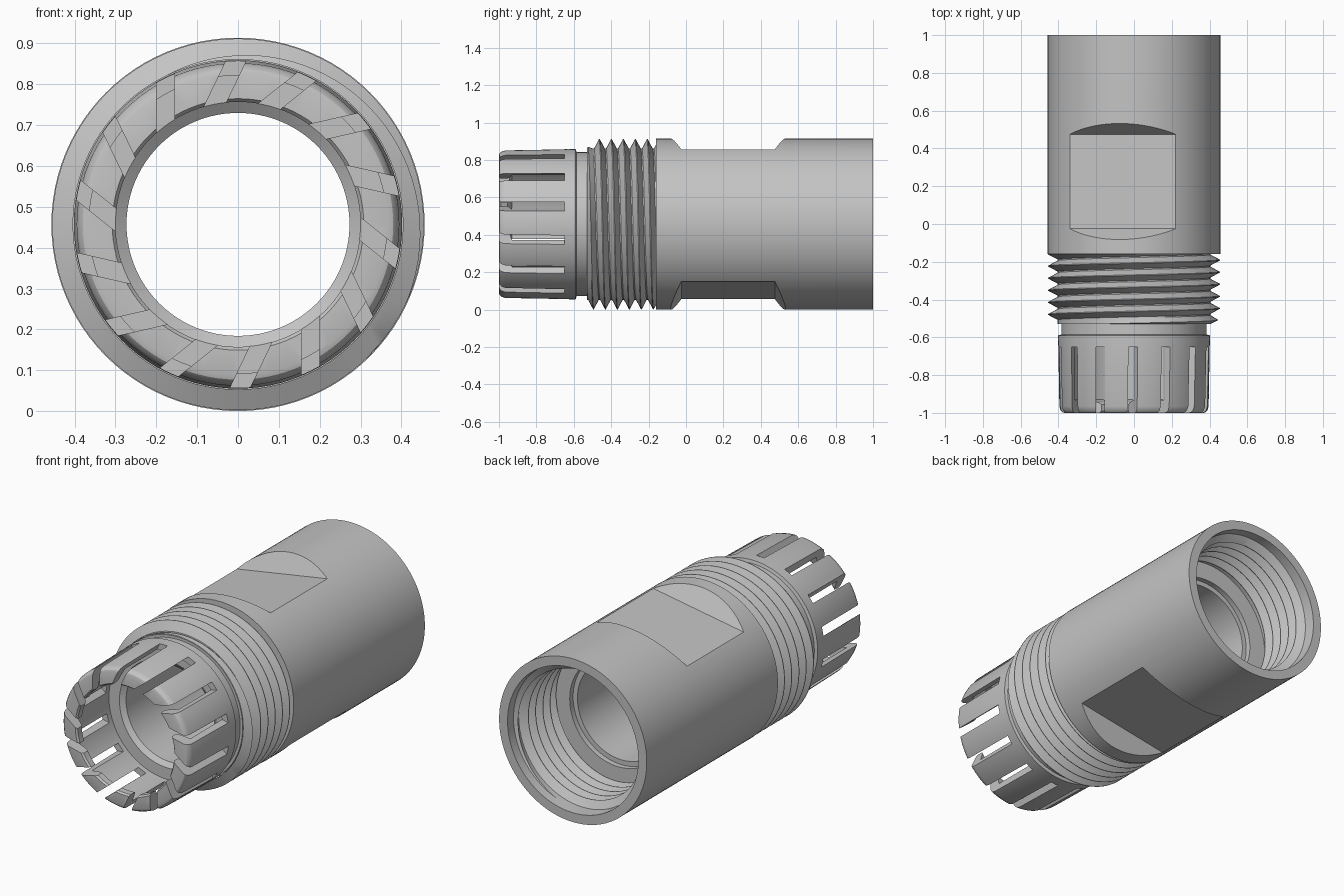
import bpy, bmesh
from math import sin, cos, pi, radians
from mathutils import Matrix, Vector

RADIUS = 0.457
AXIS = Matrix.Translation((0, 0, RADIUS))
SEGS = 96

old = bpy.data.objects.get("Cube")
if old:
    bpy.data.objects.remove(old, do_unlink=True)

grey = bpy.data.materials.new("matte_grey")
grey.use_nodes = True
grey.diffuse_color = (0.55, 0.55, 0.55, 1)
grey.node_tree.nodes["Principled BSDF"].inputs["Base Color"].default_value = grey.diffuse_color


def finish(name, bm):
    bm.transform(AXIS)
    mesh = bpy.data.meshes.new(name)
    bm.to_mesh(mesh)
    bm.free()
    mesh.materials.append(grey)
    obj = bpy.data.objects.new(name, mesh)
    bpy.context.collection.objects.link(obj)
    return obj


def activate(obj):
    bpy.ops.object.select_all(action='DESELECT')
    obj.select_set(True)
    bpy.context.view_layer.objects.active = obj


def smooth(obj):
    activate(obj)
    bpy.ops.object.shade_smooth_by_angle(angle=radians(28))


def polar(t, y, r):
    return Vector((r * sin(t), y, r * cos(t)))


def revolve(name, profile):
    """Turn a closed (y, radius) profile around the y axis."""
    bm = bmesh.new()
    n = len(profile)
    rings = [[bm.verts.new(polar(2 * pi * i / SEGS, y, r)) for y, r in profile]
             for i in range(SEGS)]
    for i in range(SEGS):
        a, b = rings[i], rings[(i + 1) % SEGS]
        for j in range(n):
            k = (j + 1) % n
            bm.faces.new((a[j], b[j], b[k], a[k]))
    bmesh.ops.recalc_face_normals(bm, faces=bm.faces)
    return finish(name, bm)


def thread(name, start, end, root, crest, pitch, inward=False):
    """Right-handed V thread that fades out at both ends."""
    bm = bmesh.new()
    shape = ((0, 0), (0.1, 0), (0.52, 1), (0.58, 1), (1, 0))
    turns = int((end - start) / pitch) + 3
    rows = []
    for i in range(turns * SEGS + 1):
        row = []
        for offset, height in shape:
            y = start + pitch * (i / SEGS - 1.5 + offset)
            fade = max(0, min(1, (y - start) / (0.4 * pitch), (end - y) / (0.4 * pitch)))
            r = root + (crest - root) * height * fade
            row.append(bm.verts.new(polar(2 * pi * i / SEGS, min(max(y, start), end), r)))
        rows.append(row)
    for a, b in zip(rows, rows[1:]):
        for j in range(len(shape) - 1):
            loop = (a[j], b[j], b[j + 1], a[j + 1])
            bm.faces.new(loop[::-1] if inward else loop)
    bmesh.ops.remove_doubles(bm, verts=bm.verts, dist=0.00005)
    bmesh.ops.dissolve_degenerate(bm, edges=bm.edges, dist=0.00005)
    obj = finish(name, bm)
    smooth(obj)
    return obj


def prism_ring(name, corners, half_x, centre_x, angles):
    """Copies of a (y, z) outline extruded along x, turned about the axis."""
    bm = bmesh.new()
    for angle in angles:
        turn = Matrix.Rotation(angle, 4, 'Y')
        lo, hi = [[bm.verts.new(turn @ Vector((centre_x + s * half_x, y, z)))
                   for y, z in corners] for s in (-1, 1)]
        bm.faces.new(lo)
        bm.faces.new(hi[::-1])
        for j in range(len(corners)):
            k = (j + 1) % len(corners)
            bm.faces.new((lo[j], hi[j], hi[k], lo[k]))
    bmesh.ops.recalc_face_normals(bm, faces=bm.faces)
    obj = finish(name, bm)
    obj.hide_render = True
    return obj


def cut(obj, cutter):
    mod = obj.modifiers.new("cut", 'BOOLEAN')
    mod.operation = 'DIFFERENCE'
    mod.solver = 'EXACT'
    mod.object = cutter
    activate(obj)
    bpy.ops.object.modifier_apply(modifier=mod.name)
    bpy.data.objects.remove(cutter, do_unlink=True)
    smooth(obj)


# Main sleeve with stepped bore and two opposed wrench flats
sleeve = revolve("sleeve", [
    (-0.16, RADIUS), (1, RADIUS), (1, 0.405), (0.6, 0.405),
    (0.6, 0.30), (0.57, 0.30), (0.57, 0.273), (-0.16, 0.273)])
tilt = radians(-9.6)
cut(sleeve, prism_ring("flat_cutter", [
    (-0.025, 0.358), (0.475, 0.358), (0.557, 0.5), (-0.107, 0.5)],
    0.5, 0, (tilt, tilt + pi)))

# Collet: neck, fingers with an inner lip, and fourteen skewed slots
collet = revolve("collet", [
    (-1, 0.368), (-0.996, 0.380), (-0.986, 0.389), (-0.965, 0.395),
    (-0.59, 0.402), (-0.585, 0.385), (-0.53, 0.385), (-0.53, 0.40),
    (-0.16, 0.40), (-0.16, 0.273), (-0.60, 0.273), (-0.62, 0.30),
    (-0.62, 0.365), (-0.93, 0.365), (-0.945, 0.31), (-0.955, 0.30),
    (-0.99, 0.30), (-1, 0.308)])
cut(collet, prism_ring("slot_cutter", [
    (-1.1, 0.2), (-0.65, 0.2), (-0.65, 0.5), (-1.1, 0.5)],
    0.022, -0.178, [2 * pi * k / 14 for k in range(14)]))

# Threads outside the neck and inside the rear socket
thread("outer_thread", -0.53, -0.10, 0.404, 0.455, 0.064)
thread("inner_thread", 0.60, 0.95, 0.403, 0.362, 0.064, inward=True)
